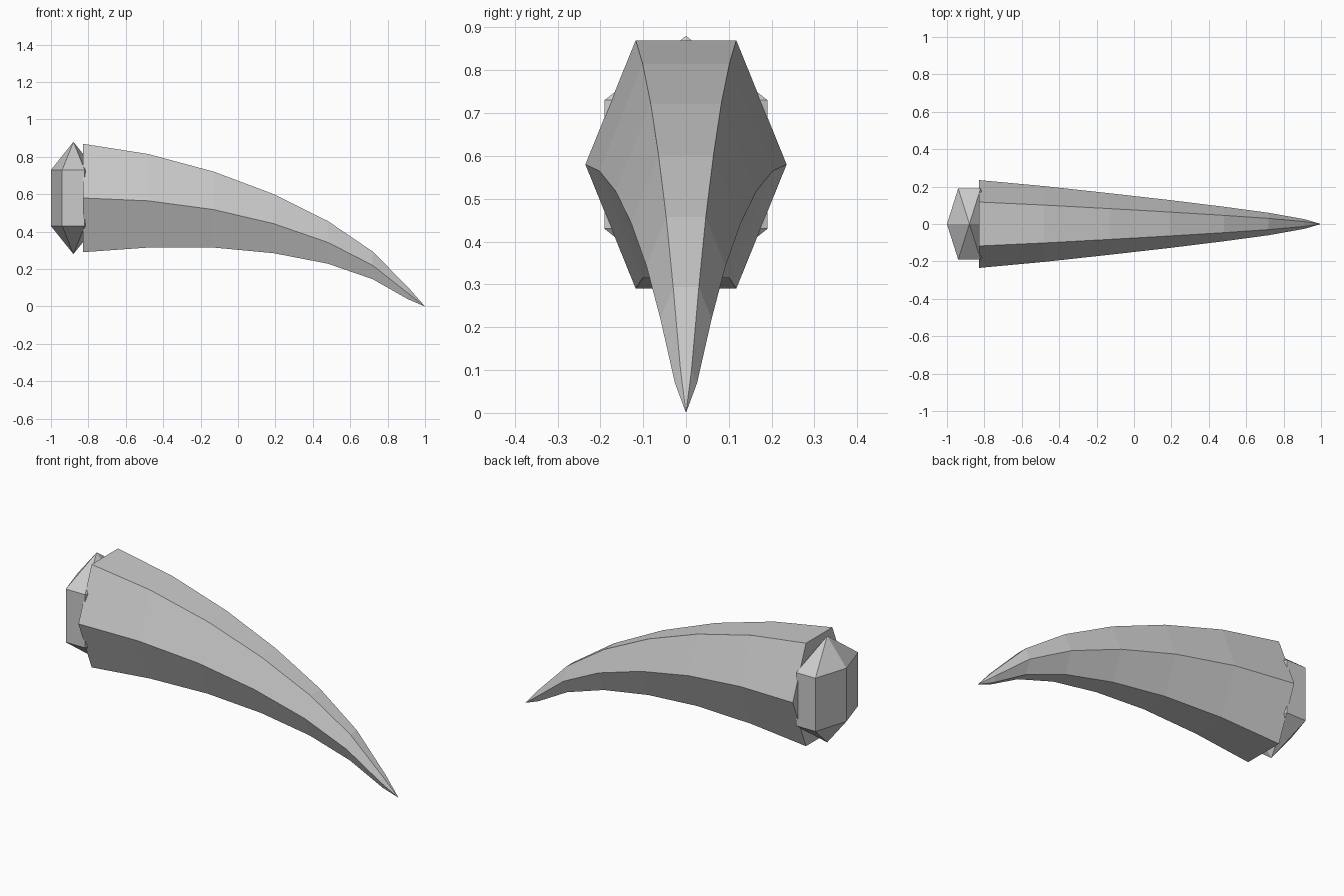
import bpy, bmesh, math
from mathutils import Vector

if "Cube" in bpy.data.objects:
    bpy.data.objects.remove(bpy.data.objects["Cube"])


def make_material(name, value):
    m = bpy.data.materials.new(name)
    m.diffuse_color = (value, value, value, 1)
    m.use_nodes = True
    m.node_tree.nodes["Principled BSDF"].inputs["Base Color"].default_value = m.diffuse_color
    return m


def hex_loop(bm, points):
    return [bm.verts.new(p) for p in points]


def bridge(bm, a, b):
    for i in range(len(a)):
        j = (i + 1) % len(a)
        bm.faces.new((a[i], a[j], b[j], b[i]))


def fan(bm, loop, apex):
    tip = bm.verts.new(apex)
    for i in range(len(loop)):
        bm.faces.new((loop[i], loop[(i + 1) % len(loop)], tip))


def finish(bm, name, mat):
    bmesh.ops.recalc_face_normals(bm, faces=bm.faces)
    me = bpy.data.meshes.new(name)
    bm.to_mesh(me)
    bm.free()
    me.materials.append(mat)
    ob = bpy.data.objects.new(name, me)
    bpy.context.collection.objects.link(ob)
    return ob


grey = make_material("light grey", 0.6)

# Curved blade: six-sided upright sections (x, centre z, half height) shrinking to a point
sections = [(-0.83, 0.58, 0.29), (-0.48, 0.565, 0.25), (-0.13, 0.518, 0.203),
            (0.19, 0.443, 0.158), (0.48, 0.343, 0.114), (0.72, 0.22, 0.074),
            (0.91, 0.07, 0.032)]
bm = bmesh.new()
loops = []
for x, zc, h in sections:
    w = h * 0.81
    loops.append(hex_loop(bm, [(x, w * math.cos(k * math.pi / 3),
                                zc + h * math.sin(k * math.pi / 3) / math.sin(math.pi / 3))
                               for k in range(6)]))
for a, b in zip(loops, loops[1:]):
    bridge(bm, a, b)
fan(bm, loops[-1], Vector((1, 0, 0)))
bm.faces.new(loops[0])
finish(bm, "curved_blade", grey)

# Crystal at the root: flattened hexagonal prism with pointed ends
bm = bmesh.new()
low, high = [hex_loop(bm, [(-0.88 + 0.12 * math.cos(k * math.pi / 3),
                            0.22 * math.sin(k * math.pi / 3), z) for k in range(6)])
             for z in (0.43, 0.73)]
bridge(bm, low, high)
fan(bm, low, Vector((-0.88, 0, 0.28)))
fan(bm, high, Vector((-0.88, 0, 0.88)))
finish(bm, "root_crystal", grey)
